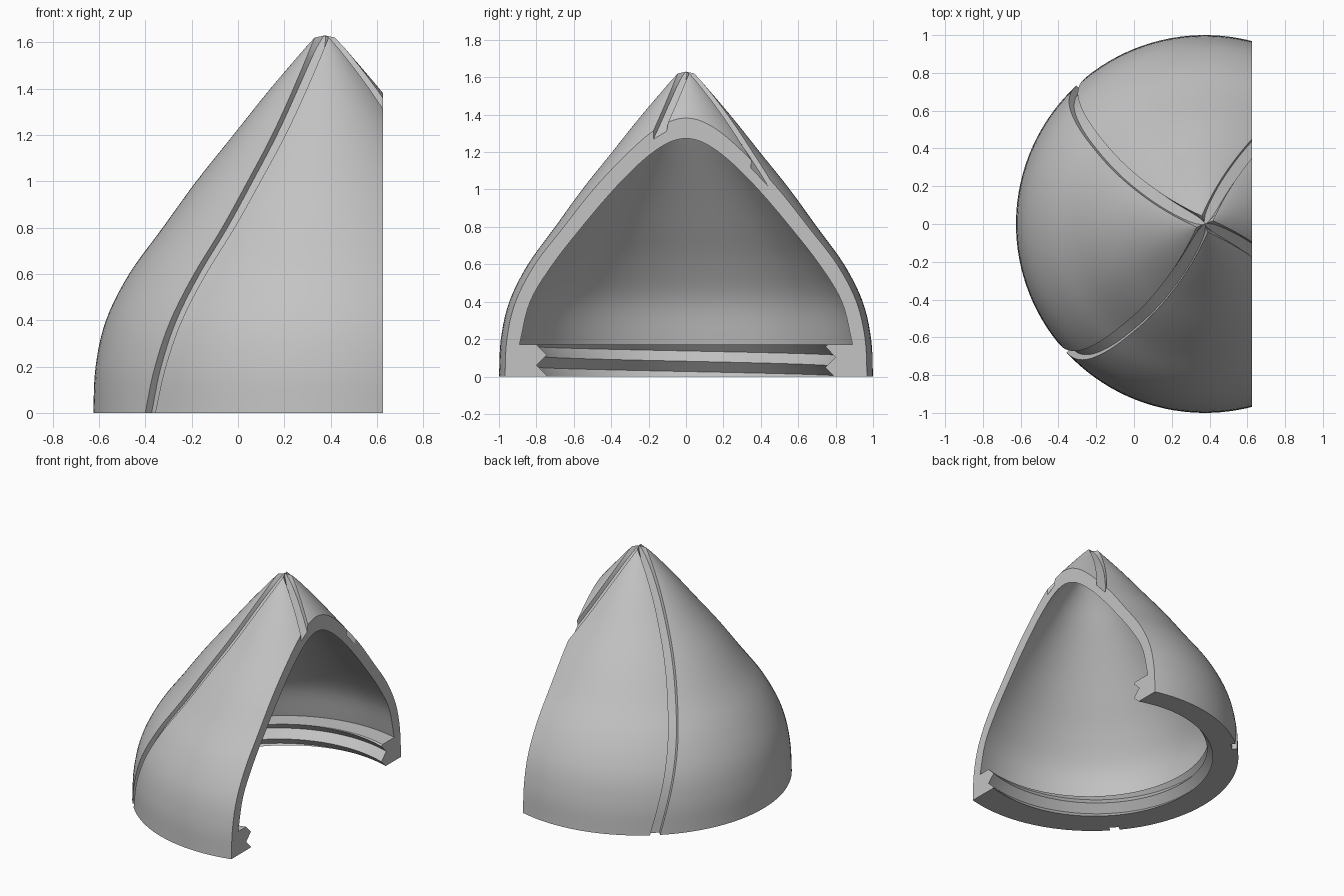
import bpy, bmesh, math
from mathutils import Vector

cube = bpy.data.objects.get("Cube")
if cube:
    bpy.data.objects.remove(cube, do_unlink=True)

AXIS_X, CUT_X = 0.375, 0.625      # revolve axis and the flat section plane
GROOVES, LAND_STEPS = 4, 30
WIDTH, DEPTH = 0.066, 0.036       # groove section
LIP, PITCH = 0.17, 0.11           # threaded lip height and thread pitch
ROOT, CREST = 0.838, 0.786        # thread radii

OUTER = [(1, 0), (.99, .2), (.945, .4), (.845, .6), (.7, .8), (.555, 1),
         (.395, 1.2), (.235, 1.4), (.047, 1.62)]
INNER = [(.925, LIP), (.87, .4), (.755, .6), (.61, .8), (.46, 1),
         (.305, 1.2), (.18, 1.36), (.002, 1.55)]


def smooth_profile(points, steps=5):
    """Catmull-Rom curve through (radius, height) points."""
    p = [Vector(q) for q in points]
    p = [2 * p[0] - p[1]] + p + [2 * p[-1] - p[-2]]
    curve = []
    for a, b, c, d in zip(p, p[1:], p[2:], p[3:]):
        for i in range(steps):
            t = i / steps
            curve.append(b + (c - a) * t / 2 + (a - 2.5 * b + 2 * c - d / 2) * t * t
                         + (1.5 * (b - c) + (d - a) / 2) * t ** 3)
    return curve + [p[-2]]


def columns(r, z):
    """(angle, in_groove) around one ring; grooves twist with height."""
    sector = math.tau / GROOVES
    half = min(math.asin(min(1, WIDTH / 2 / r)), sector * 0.49)
    ring = []
    for g in range(GROOVES):
        mid = math.radians(221 + 15.5 * z) + g * sector
        ring += [(mid - half, False), (mid - half, True), (mid + half, True)]
        span = sector - 2 * half
        ring += [(mid + half + span * i / LAND_STEPS, False) for i in range(LAND_STEPS)]
    return ring


def point(r, angle, z):
    return (AXIS_X + r * math.cos(angle), r * math.sin(angle), z)


def thread_point(angle, k):
    """Point on the k-th half turn of the thread, clamped to the lip."""
    start = 0.05 + PITCH * ((angle % math.tau) / math.tau - 256 / 360)
    z = min(max(start + k * PITCH / 2, 0), LIP)
    phase = ((z - start) / PITCH) % 1
    return point(ROOT + (CREST - ROOT) * (1 - abs(2 * phase - 1)), angle, z)


# Rings from the inner apex, down the inside, over the lip, up the outside
base = columns(1, 0)
rings = [[point(r, a, z) for a, _ in base] for r, z in reversed(smooth_profile(INNER))]
rings += [[thread_point(a, k) for a, _ in base] for k in range(6, -5, -1)]
rings += [[point(r - DEPTH * groove, a, z) for a, groove in columns(r, z)]
          for r, z in smooth_profile(OUTER)]

bm = bmesh.new()
rows = [[bm.verts.new(co) for co in ring] for ring in rings]
for lower, upper in zip(rows, rows[1:]):
    for i in range(len(lower)):
        j = (i + 1) % len(lower)
        bm.faces.new((lower[i], lower[j], upper[j], upper[i]))
# Close both tips with fans
for row, z in ((rows[0], 1.552), (rows[-1], 1.63)):
    apex = bm.verts.new((AXIS_X, 0, z))
    for i in range(len(row)):
        bm.faces.new((row[i], row[(i + 1) % len(row)], apex))
bmesh.ops.remove_doubles(bm, verts=bm.verts, dist=1e-5)

# Section the shell and cap the cut
bmesh.ops.bisect_plane(bm, geom=bm.verts[:] + bm.edges[:] + bm.faces[:], dist=1e-6,
                       plane_co=(CUT_X, 0, 0), plane_no=(1, 0, 0), clear_outer=True)
bmesh.ops.holes_fill(bm, edges=[e for e in bm.edges if e.is_boundary], sides=0)
bmesh.ops.recalc_face_normals(bm, faces=bm.faces)

mesh = bpy.data.meshes.new("grooved_shell")
bm.to_mesh(mesh)
bm.free()
shell = bpy.data.objects.new("grooved_shell", mesh)
bpy.context.collection.objects.link(shell)

# Plain grey material
grey = bpy.data.materials.new("light_grey")
grey.use_nodes = True
color = (0.55, 0.55, 0.55, 1)
grey.diffuse_color = color
grey.node_tree.nodes["Principled BSDF"].inputs["Base Color"].default_value = color
mesh.materials.append(grey)

bpy.ops.object.select_all(action='DESELECT')
shell.select_set(True)
bpy.context.view_layer.objects.active = shell
bpy.ops.object.shade_smooth_by_angle(angle=math.radians(25))
